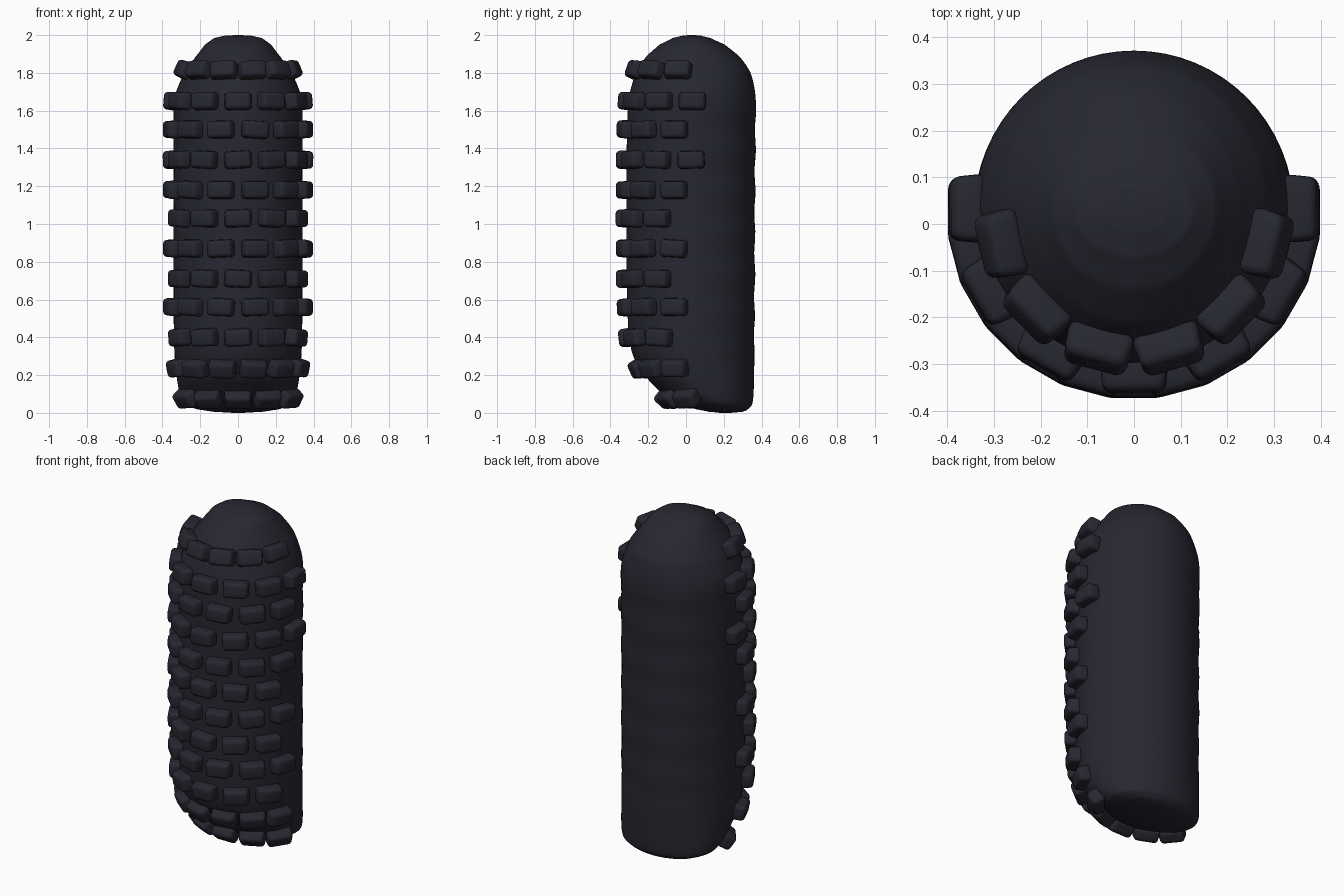
import bpy, bmesh, math, random
from mathutils import Vector, Matrix

random.seed(4)
cube = bpy.data.objects.get("Cube")
if cube:
    bpy.data.objects.remove(cube, do_unlink=True)

# Single dark material
mat = bpy.data.materials.new("dark slate")
mat.use_nodes = True
COLOR = (0.020, 0.020, 0.031, 1)
mat.diffuse_color = COLOR
mat.node_tree.nodes["Principled BSDF"].inputs["Base Color"].default_value = COLOR

# Body profile: height, half width, front y, back y
PROFILE = [
    (0.0, 0.03, 0.18, 0.24), (0.006, 0.13, 0.12, 0.30), (0.02, 0.22, 0.05, 0.33),
    (0.045, 0.28, -0.03, 0.35), (0.09, 0.306, -0.115, 0.357), (0.17, 0.322, -0.195, 0.36),
    (0.29, 0.335, -0.275, 0.362), (0.42, 0.34, -0.304, 0.364), (0.70, 0.342, -0.314, 0.367),
    (1.0, 0.342, -0.316, 0.367), (1.3, 0.342, -0.315, 0.369), (1.55, 0.342, -0.311, 0.371),
    (1.68, 0.333, -0.30, 0.368), (1.8, 0.285, -0.266, 0.342), (1.885, 0.225, -0.212, 0.285),
    (1.95, 0.175, -0.14, 0.205), (1.985, 0.125, -0.07, 0.13), (1.997, 0.07, -0.02, 0.08),
    (2.0, 0.02, 0.01, 0.05),
]


def smooth_rows(rows, steps):
    """Catmull-Rom interpolation through the profile rows."""
    out = []
    for i in range(len(rows) - 1):
        a, b = rows[max(i - 1, 0)], rows[i]
        c, d = rows[i + 1], rows[min(i + 2, len(rows) - 1)]
        for s in range(steps):
            t = s / steps
            row = [0.5 * (2 * q + (r - p) * t + (2 * p - 5 * q + 4 * r - w) * t * t
                          + (3 * q - p - 3 * r + w) * t ** 3)
                   for p, q, r, w in zip(a, b, c, d)]
            row[0] = b[0] + (c[0] - b[0]) * t
            out.append(row)
    out.append(list(rows[-1]))
    return out


ROWS = smooth_rows(PROFILE, 8)


def surface(angle, z):
    """Point on the body; angle 0 faces the front, positive towards +x."""
    for lo, hi in zip(ROWS, ROWS[1:]):
        if lo[0] <= z <= hi[0]:
            break
    t = (z - lo[0]) / max(hi[0] - lo[0], 1e-6)
    w, f, b = (lo[k] + (hi[k] - lo[k]) * t for k in (1, 2, 3))
    # shallow ripples across the back
    back = max(0.0, -math.cos(angle) + 0.3) / 1.3
    fade = max(0.0, min(1.0, (z - 0.3) / 0.15, (1.7 - z) / 0.15))
    ripple = 1 - 0.018 * back * fade * (0.5 + 0.5 * math.cos(math.tau * (z - 0.40) / 0.22))
    return Vector((w * math.sin(angle) * ripple,
                   (f + b) / 2 - (b - f) / 2 * math.cos(angle) * ripple, z))


def make_object(name, mesh):
    obj = bpy.data.objects.new(name, mesh)
    bpy.context.collection.objects.link(obj)
    return obj


def finish(bm, name):
    bmesh.ops.recalc_face_normals(bm, faces=bm.faces)
    for face in bm.faces:
        face.smooth = True
    mesh = bpy.data.meshes.new(name)
    bm.to_mesh(mesh)
    bm.free()
    mesh.materials.append(mat)
    return mesh


# Rounded body
SEG = 64
bm = bmesh.new()
rings = [[bm.verts.new(surface(math.tau * k / SEG, r[0])) for k in range(SEG)] for r in ROWS]
for lower, upper in zip(rings, rings[1:]):
    for k in range(SEG):
        n = (k + 1) % SEG
        bm.faces.new((lower[k], lower[n], upper[n], upper[k]))
bm.faces.new(rings[0])
bm.faces.new(rings[-1])
make_object("body", finish(bm, "body"))

# Rounded block, tapered towards its outer face (local -y)
bm = bmesh.new()
bmesh.ops.create_cube(bm, size=1)
for v in bm.verts:
    taper = 0.9 if v.co.y < 0 else 1.0
    v.co = Vector((v.co.x * 0.148 * taper, v.co.y * 0.075, v.co.z * 0.097 * taper))
bmesh.ops.bevel(bm, geom=bm.edges[:], offset=0.02, segments=4, profile=0.5, affect='EDGES')
block_mesh = finish(bm, "block")

# Staggered rows of blocks wrapped around the front: height, angles on one side
ODD3, ODD2, EVEN = (0, 30, 60, 90), (0, 30, 60), (15, 45, 75)
BLOCK_ROWS = [
    (0.085, ODD2), (0.24, (14, 41, 68)), (0.40, ODD2), (0.56, EVEN), (0.71, ODD2), (0.87, EVEN),
    (1.03, ODD2), (1.18, EVEN), (1.34, ODD3), (1.50, EVEN), (1.65, ODD3), (1.81, EVEN),
]
for row, (z, half) in enumerate(BLOCK_ROWS, 1):
    angles = sorted({s * a for a in half for s in (-1, 1)})
    for col, deg in enumerate(angles, 1):
        a = math.radians(deg)
        around = (surface(a + 0.02, z) - surface(a - 0.02, z)).normalized()
        up = surface(a, z + 0.02) - surface(a, z - 0.02)
        normal = around.cross(up).normalized()
        normal.z *= 0.7
        normal.normalize()
        up = normal.cross(around).normalized()
        around = up.cross(normal)
        basis = Matrix((around, -normal, up)).transposed().to_4x4()
        roll = Matrix.Rotation(math.radians(random.uniform(-4, 4)), 4, 'Y')
        block = make_object(f"block_row{row}_{col}", block_mesh)
        block.matrix_world = Matrix.Translation(surface(a, z) + normal * 0.019) @ basis @ roll
